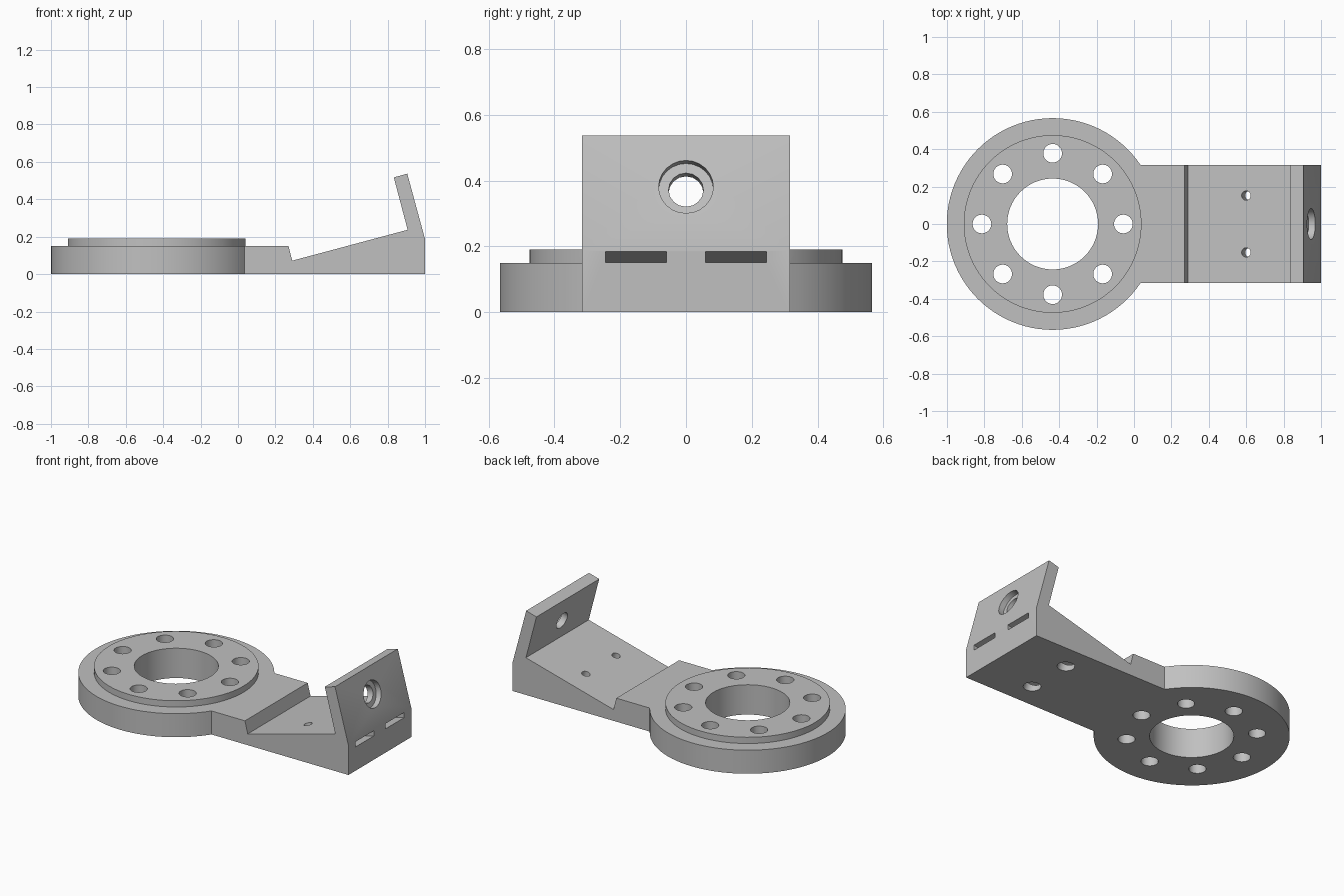
import bpy, bmesh, math
from mathutils import Vector, Matrix

if "Cube" in bpy.data.objects:
    bpy.data.objects.remove(bpy.data.objects["Cube"])

TILT = math.radians(15)
ALONG = Vector((math.cos(TILT), 0, math.sin(TILT)))    # up the sloped seat
NORMAL = Vector((-math.sin(TILT), 0, math.cos(TILT)))  # out of the sloped seat
CX = -0.435                                            # flange centre

grey = bpy.data.materials.new("plain grey")
grey.diffuse_color = (0.53, 0.53, 0.53, 1)
grey.use_nodes = True
grey.node_tree.nodes["Principled BSDF"].inputs["Base Color"].default_value = grey.diffuse_color


def make(name, bm):
    bmesh.ops.recalc_face_normals(bm, faces=bm.faces)
    me = bpy.data.meshes.new(name)
    bm.to_mesh(me)
    bm.free()
    me.materials.append(grey)
    ob = bpy.data.objects.new(name, me)
    bpy.context.collection.objects.link(ob)
    return ob


def rod(name, a, b, r, seg=32):
    """Cylinder from point a to point b."""
    a, b = Vector(a), Vector(b)
    d = b - a
    mat = Matrix.Translation((a + b) / 2) @ d.to_track_quat('Z', 'Y').to_matrix().to_4x4()
    bm = bmesh.new()
    bmesh.ops.create_cone(bm, cap_ends=True, segments=seg, radius1=r, radius2=r,
                          depth=d.length, matrix=mat)
    return make(name, bm)


def combine(target, tool, op):
    m = target.modifiers.new(op, 'BOOLEAN')
    m.operation, m.solver, m.object = op, 'EXACT', tool
    bpy.context.view_layer.objects.active = target
    bpy.ops.object.modifier_apply(modifier=m.name)
    bpy.data.objects.remove(tool)


# Arm with sloped seat and leaning end plate, extruded from its side profile
profile = [(-0.1, 0), (1, 0), (1, 0.187), (0.905, 0.537), (0.833, 0.517),
           (0.907, 0.237), (0.29, 0.072), (0.27, 0.15), (-0.1, 0.15)]
bm = bmesh.new()
face = bm.faces.new([bm.verts.new((x, -0.316, z)) for x, z in profile])
ext = bmesh.ops.extrude_face_region(bm, geom=[face])
bmesh.ops.translate(bm, vec=(0, 0.632, 0),
                    verts=[v for v in ext["geom"] if isinstance(v, bmesh.types.BMVert)])
arm = make("arm", bm)

# Round flange with raised step
body = rod("flange_bracket", (CX, 0, 0), (CX, 0, 0.15), 0.566, 96)
combine(body, arm, 'UNION')
combine(body, rod("raised_step", (CX, 0, 0.08), (CX, 0, 0.19), 0.475, 96), 'UNION')

# Central bore and ring of bolt holes
combine(body, rod("bore", (CX, 0, -0.1), (CX, 0, 0.3), 0.243, 64), 'DIFFERENCE')
for i in range(8):
    t = i * math.pi / 4
    x, y = CX + 0.378 * math.cos(t), 0.378 * math.sin(t)
    combine(body, rod("bolt_hole", (x, y, -0.1), (x, y, 0.3), 0.05), 'DIFFERENCE')

# Nut slots and stepped screw holes, square to the sloped seat
for side in (-1, 1):
    y = side * 0.152
    bm = bmesh.new()
    mid = Vector((1, y, 0.168)) - ALONG * 0.19
    bmesh.ops.create_cube(bm, size=1, matrix=Matrix.Translation(mid)
                          @ Matrix.Rotation(-TILT, 4, 'Y')
                          @ Matrix.Diagonal((0.58, 0.186, 0.032, 1)))
    combine(body, make("nut_slot", bm), 'DIFFERENCE')
    top = Vector((0.6, y, 0.153))
    combine(body, rod("screw_hole", top - NORMAL * 0.1, top + NORMAL * 0.1, 0.025, 24),
            'DIFFERENCE')
    combine(body, rod("screw_recess", top - NORMAL * 0.3, top - NORMAL * 0.087, 0.05),
            'DIFFERENCE')

# Stepped hole through the end plate
c = Vector((0.947, 0, 0.381))
combine(body, rod("plate_hole", c - ALONG * 0.15, c + ALONG * 0.1, 0.053, 16), 'DIFFERENCE')
combine(body, rod("plate_recess", c - ALONG * 0.036, c + ALONG * 0.1, 0.083, 24), 'DIFFERENCE')

# Smooth round walls, sharp edges
bpy.ops.object.select_all(action='DESELECT')
body.select_set(True)
bpy.context.view_layer.objects.active = body
bpy.ops.object.shade_smooth_by_angle(angle=math.radians(30))
